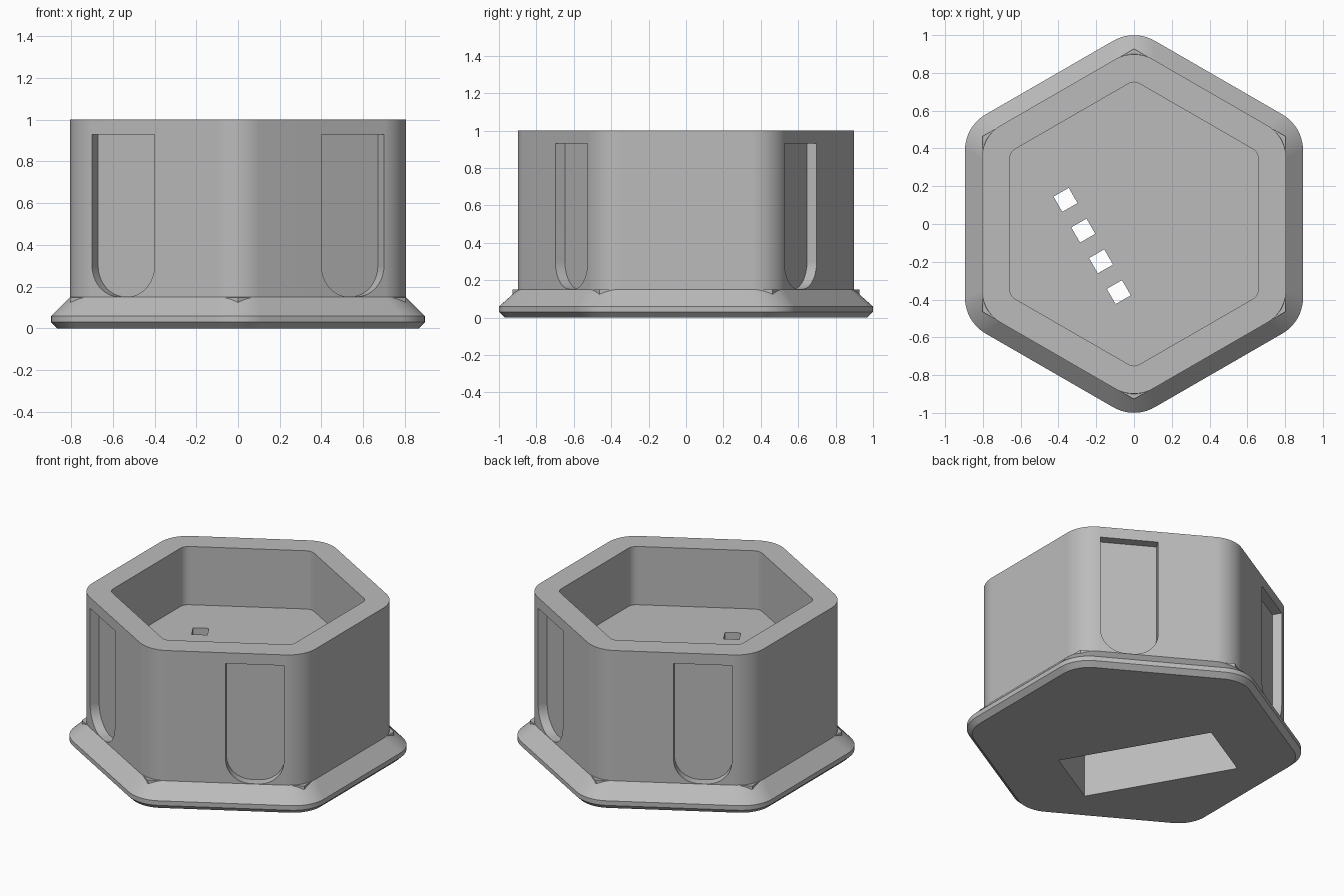
import bpy, bmesh, math
from mathutils import Matrix, Vector

cube = bpy.data.objects.get("Cube")
if cube:
    bpy.data.objects.remove(cube, do_unlink=True)

grey = bpy.data.materials.new("plain grey")
grey.use_nodes = True
grey.diffuse_color = (0.5, 0.5, 0.5, 1)
grey.node_tree.nodes["Principled BSDF"].inputs["Base Color"].default_value = (0.5, 0.5, 0.5, 1)


def hexagon(apothem, radius=0, steps=10):
    """Hexagon with corners on the y axis, each rounded to the radius."""
    points = []
    for k in range(6):
        angle = math.radians(30 + 60 * k)
        middle = (apothem - radius) / math.cos(math.pi / 6)
        centre = Vector((math.cos(angle), math.sin(angle))) * middle
        if radius == 0:
            points.append(centre)
            continue
        for i in range(steps + 1):
            a = angle + math.radians(60 * i / steps - 30)
            points.append(centre + Vector((math.cos(a), math.sin(a))) * radius)
    return points


def rectangle(length, width):
    x, y = length / 2, width / 2
    return [Vector(p) for p in ((-x, -y), (x, -y), (x, y), (-x, y))]


def loft(name, rings, matrix=Matrix()):
    """Closed solid through (outline, height) rings."""
    bm = bmesh.new()
    loops = [[bm.verts.new((p.x, p.y, z)) for p in outline] for outline, z in rings]
    for low, high in zip(loops, loops[1:]):
        for i in range(len(low)):
            j = (i + 1) % len(low)
            bm.faces.new((low[i], low[j], high[j], high[i]))
    bm.faces.new(loops[0][::-1])
    bm.faces.new(loops[-1])
    bm.transform(matrix)
    bmesh.ops.recalc_face_normals(bm, faces=bm.faces)
    mesh = bpy.data.meshes.new(name)
    bm.to_mesh(mesh)
    bm.free()
    mesh.materials.append(grey)
    ob = bpy.data.objects.new(name, mesh)
    bpy.context.collection.objects.link(ob)
    return ob


def combine(target, tool, operation):
    mod = target.modifiers.new(tool.name, "BOOLEAN")
    mod.operation, mod.solver, mod.object = operation, "EXACT", tool
    bpy.context.view_layer.update()
    graph = bpy.context.evaluated_depsgraph_get()
    mesh = bpy.data.meshes.new_from_object(target.evaluated_get(graph))
    target.modifiers.clear()
    target.data = mesh
    bpy.data.objects.remove(tool, do_unlink=True)


# Body with chamfered foot
cup = loft("hexagonal_cup", [
    (hexagon(0.865, 0.2), 0),
    (hexagon(0.895, 0.22), 0.03),
    (hexagon(0.895, 0.22), 0.06),
    (hexagon(0.805, 0.2), 0.15),
    (hexagon(0.805, 0.2), 1)])

# Sharp corners showing through the foot
sharp = hexagon(0.803)
combine(cup, loft("foot_corners", [(sharp, 0.05), (sharp, 0.149)]), "UNION")

# Upper cavity
FLOOR = 0.62
inner = hexagon(0.658, 0.06)
combine(cup, loft("cavity", [(inner, FLOOR), (inner, 1.1)]), "DIFFERENCE")

# Round-bottomed recesses on the four slanted faces
half, corner, bottom, top = 0.173, 0.15, 0.152, 0.93
for face, side in ((60, -1), (120, 1), (-60, 1), (-120, -1)):
    outline = [Vector((half, top)), Vector((-half, top))]
    for centre, start in ((corner - half, 180), (half - corner, 270)):
        for i in range(13):
            a = math.radians(start + 90 * i / 12)
            outline.append(Vector((centre + corner * math.cos(a),
                                   bottom + corner + corner * math.sin(a))))
    outline = [p + Vector((0.17 * side, 0)) for p in outline]
    # local x runs along the face, y up, z outward
    place = Matrix.Rotation(math.radians(face + 90), 4, "Z") @ Matrix.Rotation(math.pi / 2, 4, "X")
    combine(cup, loft("recess", [(outline, 0.746), (outline, 1)], place), "DIFFERENCE")

# Pocket underneath, and the row of square holes above it
tilt = Matrix.Rotation(math.radians(-60), 4, "Z")
offset = Vector((0, -0.24, 0))
slab = rectangle(0.96, 0.45)
combine(cup, loft("pocket", [(slab, -0.1), (slab, 0.52)],
                  tilt @ Matrix.Translation(offset)), "DIFFERENCE")
square = rectangle(0.093, 0.093)
for i in range(4):
    spot = Vector((0.188 * (i - 1.5) - 0.01, -0.25, 0))
    combine(cup, loft("hole", [(square, 0.45), (square, 0.7)],
                      tilt @ Matrix.Translation(spot)), "DIFFERENCE")

# Smooth rounded corners, crisp edges
bpy.ops.object.select_all(action="DESELECT")
cup.select_set(True)
bpy.context.view_layer.objects.active = cup
bpy.ops.object.shade_smooth_by_angle(angle=math.radians(30))
weighted = cup.modifiers.new("flat sides", "WEIGHTED_NORMAL")
weighted.keep_sharp = True
